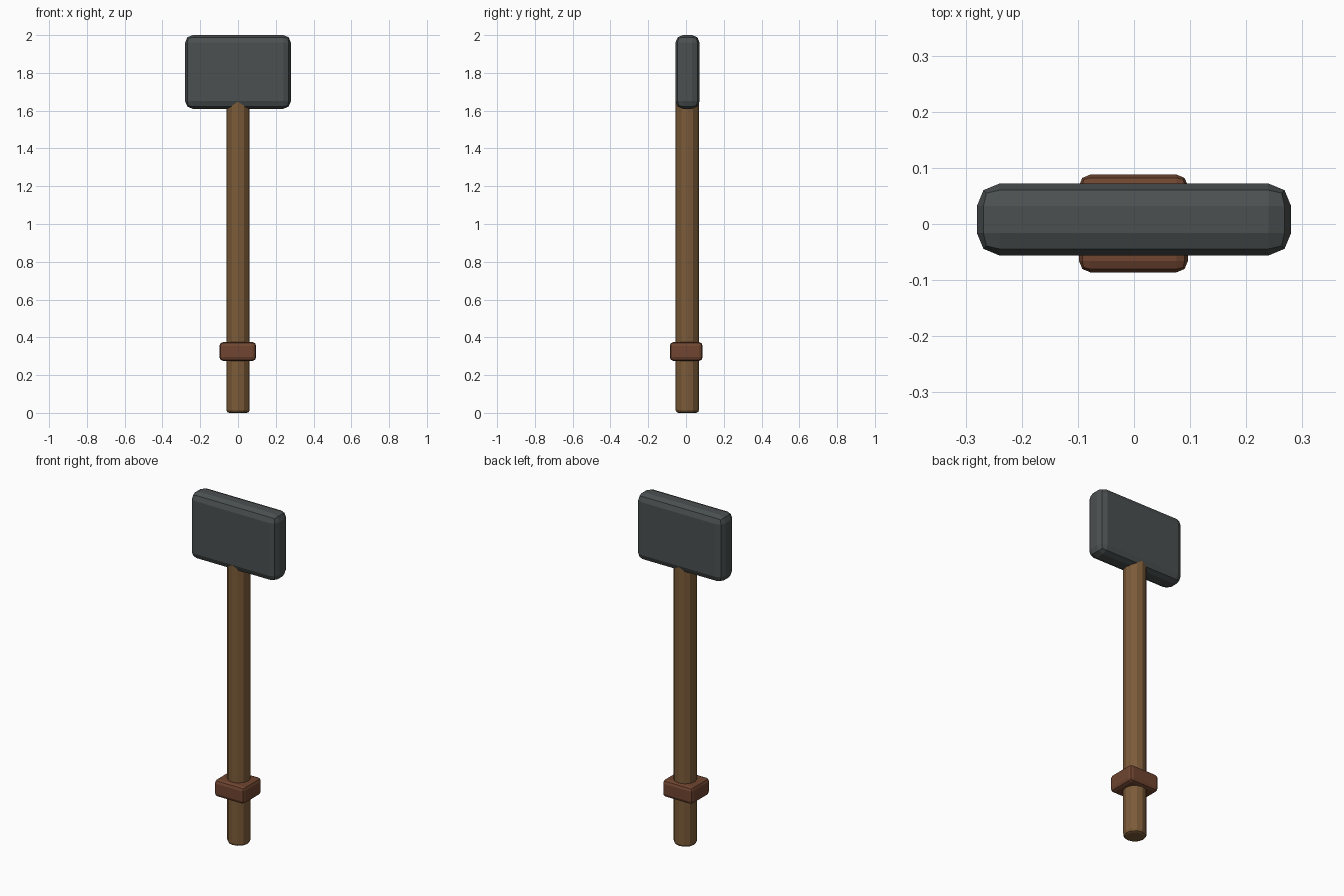
import bpy

if "Cube" in bpy.data.objects:
    bpy.data.objects.remove(bpy.data.objects["Cube"])


def paint(obj, name, color):
    mat = bpy.data.materials.new(name)
    mat.diffuse_color = color
    mat.use_nodes = True
    mat.node_tree.nodes["Principled BSDF"].inputs["Base Color"].default_value = mat.diffuse_color
    obj.data.materials.append(mat)


def bevel(obj, width, segments):
    mod = obj.modifiers.new("bevel", 'BEVEL')
    mod.width = width
    mod.segments = segments
    mod.limit_method = 'ANGLE'
    mod.angle_limit = 0.9


def box(name, size, loc, width):
    bpy.ops.mesh.primitive_cube_add(size=1, location=loc)
    obj = bpy.context.object
    obj.name = name
    obj.scale = size
    bpy.ops.object.transform_apply(location=False, rotation=False, scale=True)
    bevel(obj, width, 2)
    return obj


# Wooden shaft running up into the head
bpy.ops.mesh.primitive_cylinder_add(vertices=12, radius=0.062, depth=1.75,
                                    location=(0, 0.007, 0.875))
handle = bpy.context.object
handle.name = "handle"
bevel(handle, 0.015, 2)
paint(handle, "wood", (0.20, 0.105, 0.04, 1))

# Heavy slab head
head = box("hammer_head", (0.56, 0.128, 0.39), (0, 0.008, 1.805), 0.04)
paint(head, "dark_metal", (0.07, 0.08, 0.08, 1))

# Block collar near the bottom of the shaft
collar = box("grip_collar", (0.194, 0.174, 0.10), (-0.001, 0.001, 0.325), 0.02)
paint(collar, "leather", (0.16, 0.06, 0.03, 1))
